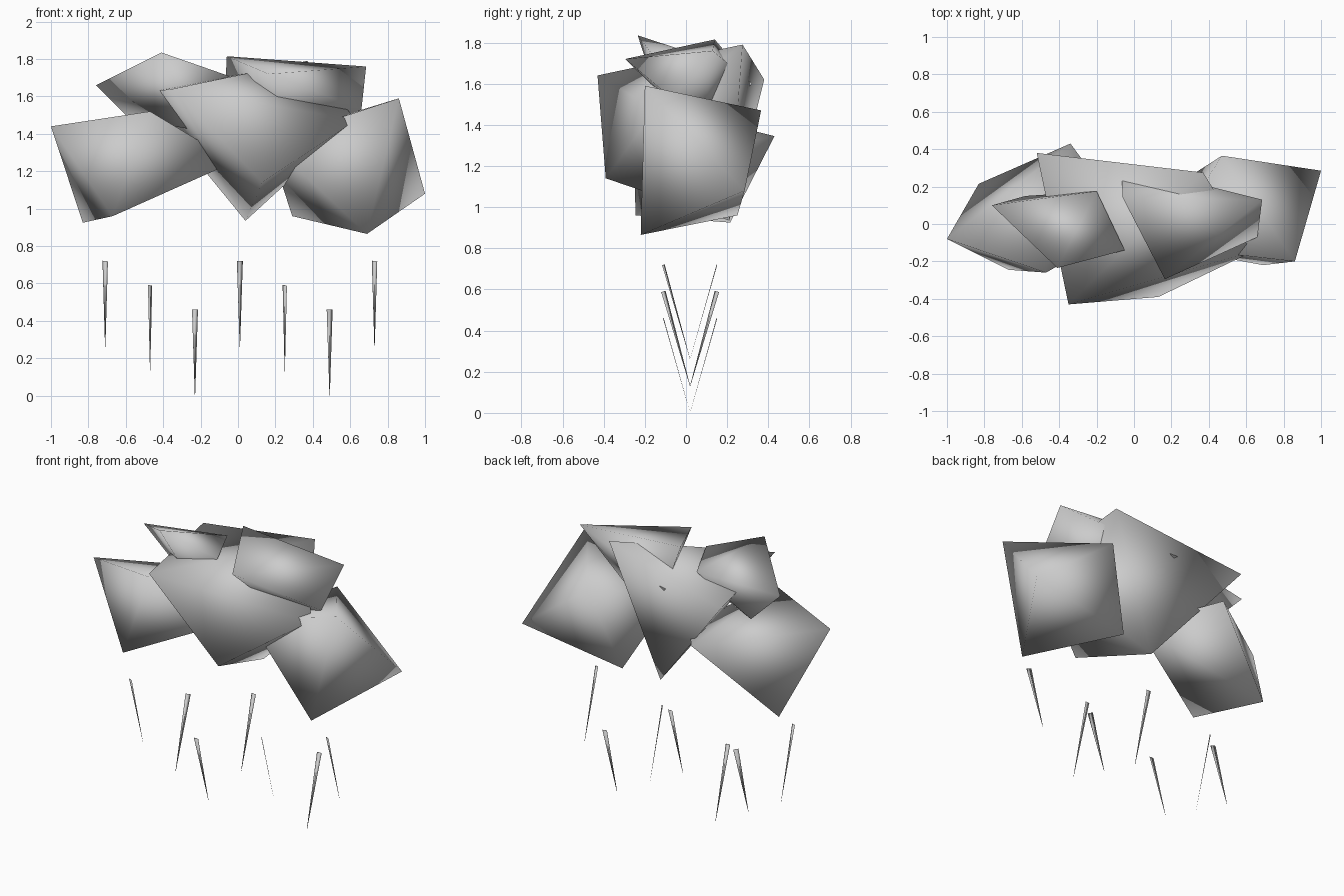
import bpy, bmesh, math
from mathutils import Vector, Matrix

if "Cube" in bpy.data.objects:
    bpy.data.objects.remove(bpy.data.objects["Cube"])

grey = bpy.data.materials.new("cloud_grey")
grey.diffuse_color = (0.6, 0.6, 0.6, 1)
grey.use_nodes = True
grey.node_tree.nodes["Principled BSDF"].inputs["Base Color"].default_value = grey.diffuse_color


def finish(bm, name):
    bmesh.ops.recalc_face_normals(bm, faces=bm.faces)
    for f in bm.faces:
        f.smooth = True
    mesh = bpy.data.meshes.new(name)
    bm.to_mesh(mesh)
    bm.free()
    mesh.materials.append(grey)
    obj = bpy.data.objects.new(name, mesh)
    bpy.context.collection.objects.link(obj)
    return obj


def puff(name, corners):
    """Irregular smooth-shaded octahedron spanned by six corners."""
    bm = bmesh.new()
    for c in corners:
        bm.verts.new(c)
    bmesh.ops.convex_hull(bm, input=bm.verts)
    finish(bm, name)


def raindrop(name, top, tip, roll):
    """Thin flattened spike from top to tip, width turned by roll."""
    top, tip = Vector(top), Vector(tip)
    axis = (tip - top).normalized()
    wide = Vector((math.cos(roll), math.sin(roll), 0))
    wide = (wide - axis * wide.dot(axis)).normalized()
    thin = axis.cross(wide)
    frame = Matrix((wide, thin, axis)).transposed().to_4x4()
    frame.translation = (top + tip) / 2
    bm = bmesh.new()
    bmesh.ops.create_cone(bm, cap_ends=True, segments=4, radius1=0.016,
                          radius2=0.001, depth=(tip - top).length)
    bmesh.ops.scale(bm, vec=(1, 0.12, 1), verts=bm.verts)
    bmesh.ops.transform(bm, matrix=frame, verts=bm.verts)
    finish(bm, name)


# Cloud puffs
puff("left_puff", [(-1, -.08, 1.44), (-.83, .215, .925), (-.34, .43, 1.345),
                   (-.47, -.26, 1.52), (-.67, -.245, .96), (-.02, 0, 1.25)])
puff("right_puff", [(.86, -.2, 1.59), (1, .285, 1.08), (.69, -.22, .865),
                    (.47, .365, 1.47), (.29, .25, .96), (.16, -.12, 1.36)])
puff("middle_puff", [(-.35, -.43, 1.64), (.13, -.39, 1.14), (.37, .275, 1.79),
                     (-.52, .38, 1.62), (.04, .21, .935), (.63, -.15, 1.475)])
puff("upper_right_puff", [(-.06, .14, 1.815), (.685, .13, 1.76), (.165, -.295, 1.72),
                          (.66, -.07, 1.53), (-.07, .32, 1.6), (.3, .08, 1.35)])
puff("upper_left_puff", [(-.41, -.235, 1.835), (-.76, .1, 1.66), (-.05, -.14, 1.71),
                         (-.2, .175, 1.7), (-.58, .15, 1.48), (-.22, -.1, 1.42)])

# Rain, alternating between a front and a back row
for i, roll in enumerate([-25, 45, 0, 0, -45, 8, -25]):
    x = -0.71 + 0.24 * i
    z = 0.72 - 0.13 * (i % 3)
    y = 0.15 if i % 2 else -0.11
    raindrop(f"raindrop_{i + 1}", (x, y, z), (x, 0.02, z - 0.46), math.radians(roll))
